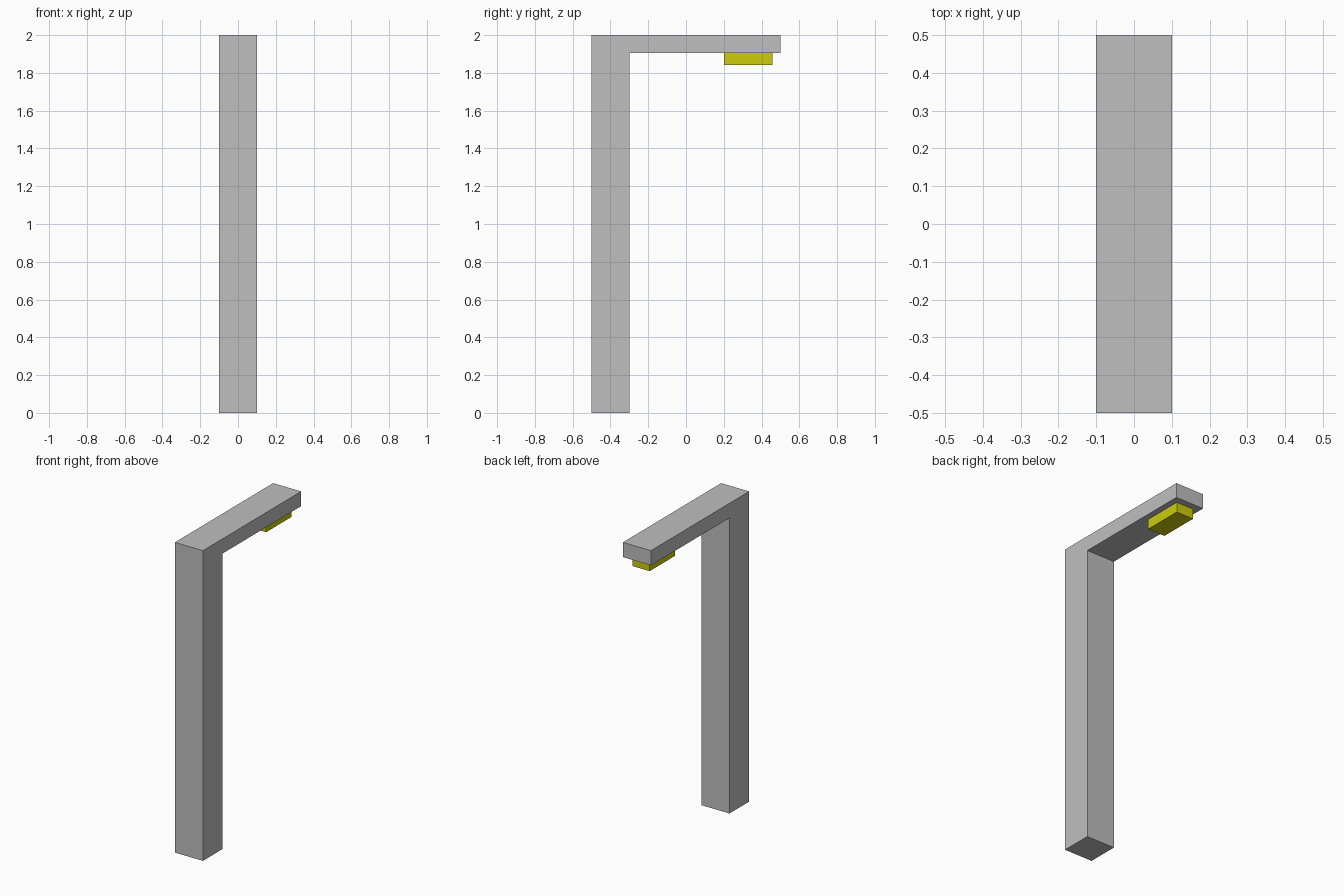
import bpy
import bmesh
from mathutils import Vector

cube = bpy.data.objects.get("Cube")
if cube:
    bpy.data.objects.remove(cube, do_unlink=True)


def make_material(name, rgb):
    mat = bpy.data.materials.new(name)
    mat.use_nodes = True
    color = (*rgb, 1.0)
    mat.diffuse_color = color
    mat.node_tree.nodes["Principled BSDF"].inputs["Base Color"].default_value = color
    return mat


def extrude_profile(name, profile, width, mat):
    """Extrude a (y, z) side outline along x, centred on x = 0."""
    bm = bmesh.new()
    face = bm.faces.new([bm.verts.new((-width / 2, y, z)) for y, z in profile])
    result = bmesh.ops.extrude_face_region(bm, geom=[face])
    moved = [v for v in result["geom"] if isinstance(v, bmesh.types.BMVert)]
    bmesh.ops.translate(bm, verts=moved, vec=Vector((width, 0, 0)))
    bmesh.ops.recalc_face_normals(bm, faces=bm.faces)
    mesh = bpy.data.meshes.new(name)
    bm.to_mesh(mesh)
    bm.free()
    mesh.materials.append(mat)
    obj = bpy.data.objects.new(name, mesh)
    bpy.context.collection.objects.link(obj)
    return obj


grey = make_material("light grey", (0.52, 0.52, 0.52))
yellow = make_material("lamp yellow", (0.604, 0.604, 0.004))

FRONT, BACK = -0.5, 0.5
POLE_BACK = -0.3
TOP, ARM_BOTTOM = 2.0, 1.905
LAMP_FRONT, LAMP_BACK, LAMP_BOTTOM = 0.2, 0.457, 1.841

# Upright pole and overhanging arm in one piece
extrude_profile("pole_and_arm", [
    (FRONT, 0), (POLE_BACK, 0), (POLE_BACK, ARM_BOTTOM),
    (BACK, ARM_BOTTOM), (BACK, TOP), (FRONT, TOP),
], 0.2, grey)

# Lamp block hanging under the arm
extrude_profile("lamp", [
    (LAMP_FRONT, LAMP_BOTTOM), (LAMP_BACK, LAMP_BOTTOM),
    (LAMP_BACK, ARM_BOTTOM), (LAMP_FRONT, ARM_BOTTOM),
], 0.122, yellow)
